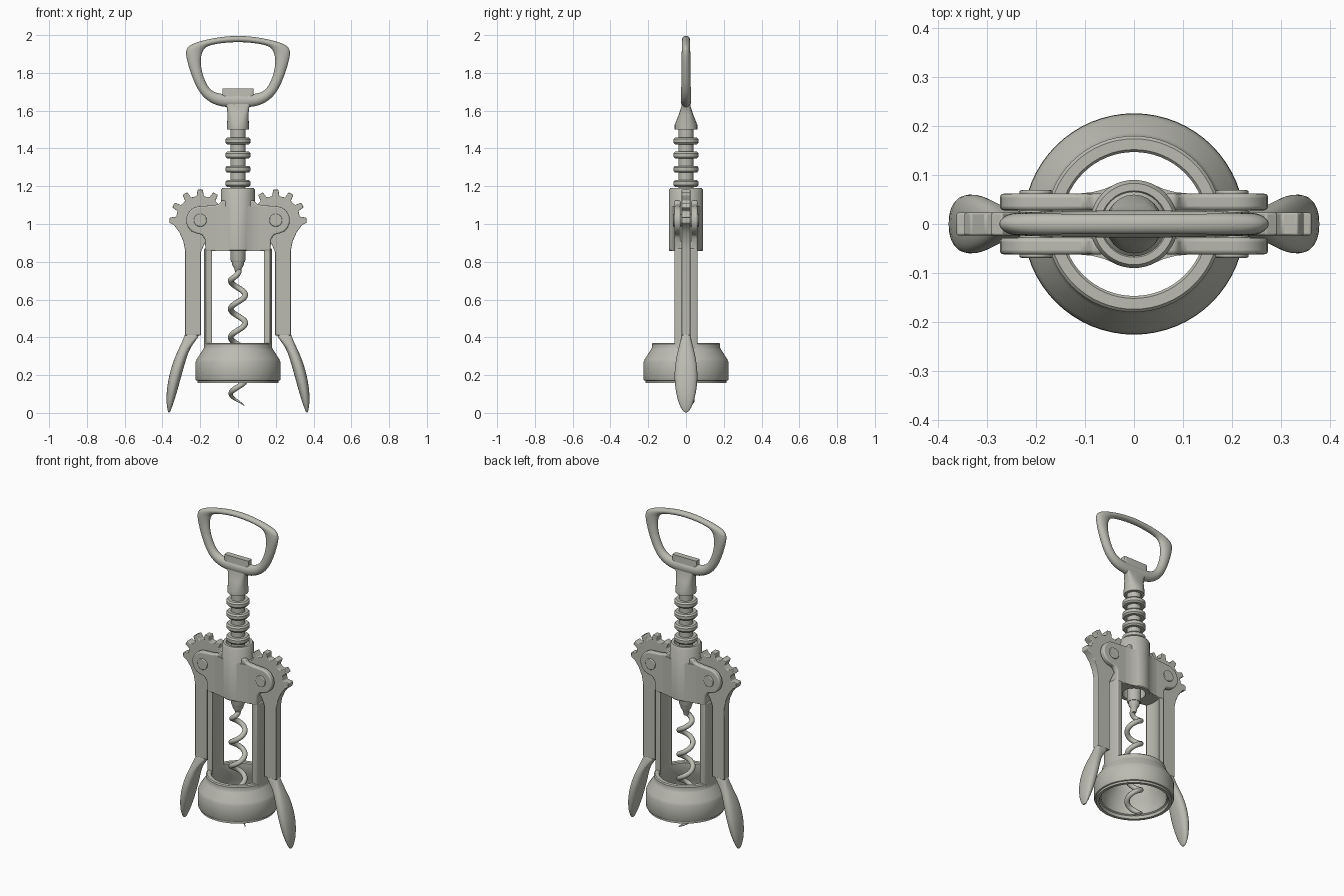
import bpy, bmesh
from math import sin, cos, pi, radians, copysign

cube = bpy.data.objects.get("Cube")
if cube:
    bpy.data.objects.remove(cube, do_unlink=True)

metal = bpy.data.materials.new("satin grey metal")
metal.use_nodes = True
GREY = (0.50, 0.50, 0.45, 1)
metal.diffuse_color = GREY
metal.node_tree.nodes["Principled BSDF"].inputs["Base Color"].default_value = GREY


def finish(ob, angle=35):
    ob.data.materials.append(metal)
    bpy.ops.object.select_all(action='DESELECT')
    ob.select_set(True)
    bpy.context.view_layer.objects.active = ob
    bpy.ops.object.shade_smooth_by_angle(angle=radians(angle))


def loft(name, rings, loop=False, mirror=None, bevel=0, subsurf=0):
    """Skin a list of equal-sized point rings; cap the ends or join them."""
    bm = bmesh.new()
    vs = [[bm.verts.new(p) for p in r] for r in rings]
    n = len(vs[0])
    pairs = list(zip(vs, vs[1:])) + ([(vs[-1], vs[0])] if loop else [])
    for a, b in pairs:
        for i in range(n):
            j = (i + 1) % n
            bm.faces.new((a[i], a[j], b[j], b[i]))
    if not loop:
        bm.faces.new(vs[0])
        bm.faces.new(vs[-1])
    bmesh.ops.recalc_face_normals(bm, faces=bm.faces)
    me = bpy.data.meshes.new(name)
    bm.to_mesh(me)
    bm.free()
    ob = bpy.data.objects.new(name, me)
    bpy.context.collection.objects.link(ob)
    if bevel:
        m = ob.modifiers.new("Bevel", 'BEVEL')
        m.width, m.segments = bevel, 3
        m.limit_method, m.angle_limit = 'ANGLE', radians(40)
    if subsurf:
        m = ob.modifiers.new("Subdivision", 'SUBSURF')
        m.levels = m.render_levels = subsurf
    if mirror:
        m = ob.modifiers.new("Mirror", 'MIRROR')
        m.use_axis = mirror
        m.use_mirror_merge = False
    finish(ob)
    return ob


def prism_y(name, pts, lo, hi, **kw):
    return loft(name, [[(x, y, z) for x, z in pts] for y in (lo, hi)], **kw)


def prism_z(name, pts, lo, hi, **kw):
    return loft(name, [[(x, y, z) for x, y in pts] for z in (lo, hi)], **kw)


def lathe(name, profile, loop=False, steps=48):
    """Turn an (r, z) profile around z."""
    rings = [[(r * cos(2 * pi * i / steps), r * sin(2 * pi * i / steps), z)
              for i in range(steps)] for r, z in profile]
    return loft(name, rings, loop)


def arc(cx, cz, r, a0, a1, n):
    return [(cx + r * cos(radians(a0 + (a1 - a0) * i / n)),
             cz + r * sin(radians(a0 + (a1 - a0) * i / n))) for i in range(n + 1)]


def oval(cx, z, rx, ry, power=1.0, n=24):
    """Flat ring at height z; power below 1 makes it boxier."""
    pts = []
    for i in range(n):
        c, s = cos(2 * pi * i / n), sin(2 * pi * i / n)
        pts.append((cx + rx * copysign(abs(c) ** power, c),
                    ry * copysign(abs(s) ** power, s), z))
    return pts


# Handle ring: outer and inner outline points with the half depth
half = [(0, 1.615, 0, 1.69, .028), (.08, 1.618, .07, 1.686, .028),
        (.145, 1.638, .125, 1.695, .027), (.205, 1.69, .16, 1.725, .026),
        (.245, 1.78, .188, 1.79, .025), (.27, 1.86, .2, 1.86, .024),
        (.284, 1.93, .19, 1.915, .023), (.235, 1.96, .165, 1.943, .022),
        (.12, 1.988, .1, 1.957, .021), (0, 2.0, 0, 1.965, .021)]
stations = half + [(-a, b, -c, d, e) for a, b, c, d, e in half[-2:0:-1]]
rings = []
for ox, oz, ix, iz, depth in stations:
    ring = []
    for k in range(16):
        t = .5 + .5 * cos(2 * pi * k / 16)
        ring.append((ix + (ox - ix) * t, depth * sin(2 * pi * k / 16), iz + (oz - iz) * t))
    rings.append(ring)
loft("handle_ring", rings, loop=True, subsurf=2)

# Neck flattening from a round socket to the opener tab
loft("handle_neck", [oval(0, 1.50, .058, .06), oval(0, 1.525, .058, .06),
                     oval(0, 1.58, .055, .038, .6), oval(0, 1.62, .06, .025, .4),
                     oval(0, 1.655, .082, .021, .25), oval(0, 1.717, .083, .018, .2)])

# Rack shaft with rounded rings
profile = [(.036, .80), (.04, .81), (.04, 1.19)]
for z in (1.215, 1.29, 1.365, 1.44):
    profile += [(.04, z - .018), (.058, z - .018), (.066, z - .009),
                (.066, z + .009), (.058, z + .018), (.04, z + .018)]
lathe("rack_shaft", profile + [(.04, 1.51)])
lathe("worm_shank", [(.012, .735), (.02, .765), (.032, .785), (.033, .85)])

# Worm: a tapering helix
curve = bpy.data.curves.new("worm", 'CURVE')
curve.dimensions = '3D'
curve.bevel_depth, curve.bevel_resolution = .015, 3
curve.use_fill_caps = True
spline = curve.splines.new('POLY')
N = 150
spline.points.add(N)
for i, p in enumerate(spline.points):
    z = .76 - .72 * i / N
    a = pi + 2 * pi * (z - .70) / .15
    r = .039 * min(1, i / 12)
    p.co = (r * cos(a), r * sin(a), z, 1)
    p.radius = min(1, .15 + (N - i) / 20)
worm = bpy.data.objects.new("worm", curve)
bpy.context.collection.objects.link(worm)
bpy.ops.object.select_all(action='DESELECT')
worm.select_set(True)
bpy.context.view_layer.objects.active = worm
bpy.ops.object.convert(target='MESH')
finish(bpy.context.view_layer.objects.active, 60)

# Body sleeve
lathe("body_sleeve", [(.086, .857), (.09, .862), (.09, 1.18), (.083, 1.19),
                      (.068, 1.19), (.065, 1.185), (.065, .857)], loop=True)

# Hinge plates front and back, on both sides
plate = ([(.06, .857), (.172, .857), (.175, .92), (.19, .943), (.22, .95)]
         + arc(.2, 1.02, .074, -55, 85, 10)
         + [(.14, 1.098), (.10, 1.105), (.085, 1.125), (.06, 1.125)])
prism_y("hinge_plate", plate, .028, .062, mirror=(True, True, False), bevel=.008)
fillet = [(.045, .078), (.062, .071), (.085, .065), (.12, .0615), (.12, .05), (.06, .05)]
prism_z("plate_fillet", fillet, .858, 1.095, mirror=(True, True, False))
prism_y("body_bridge", [(.075, .857), (.172, .857), (.174, .91), (.075, .91)],
        -.055, .055, mirror=(True, False, False))

# Hinge pins
prism_y("hinge_pin", arc(.2, 1.02, .034, 0, 345, 23), -.069, .069,
        mirror=(True, False, False), bevel=.004)

# Frame legs following the collar curve
leg = arc(0, 0, .18, -20, 20, 8) + arc(0, 0, .147, 23, -23, 8)
prism_z("frame_leg", leg, .34, .87, mirror=(True, False, False), bevel=.005)

# Bottle bell, hollow
lathe("bottle_bell", [(.147, .365), (.152, .371), (.174, .371), (.18, .365), (.18, .345),
                      (.186, .335), (.218, .285), (.225, .27), (.226, .18), (.222, .172),
                      (.215, .170), (.215, .158), (.197, .158), (.193, .175),
                      (.185, .18), (.18, .25), (.147, .30)], loop=True, steps=64)

# Levers: toothed sector and arm cut from one outline
outline = [(.197, .41), (.197, .85), (.175, .9), (.1, .95)]
for a in range(150, -1, -30):
    for da, r in ((14, .128), (8, .13), (5, .163), (-5, .163), (-8, .13)):
        if a or da > -8:
            outline += arc(.2, 1.02, r, a + da, a + da, 1)[:1]
outline += [(.34, .995), (.31, .955), (.29, .91), (.28, .86), (.28, .41)]
prism_y("lever_arm", outline, -.023, .023, mirror=(True, False, False), bevel=.004)

# Lever paddles: height, inner x, outer x, half width
paddle = [(.43, .199, .279, .021), (.40, .208, .285, .025), (.35, .252, .309, .038),
          (.29, .273, .337, .053), (.22, .293, .36, .062), (.14, .315, .376, .06),
          (.07, .335, .38, .045), (.03, .35, .376, .03), (.0, .36, .37, .01)]
loft("lever_paddle", [oval((i + o) / 2, z, (o - i) / 2, w, .5 if z > .38 else .85)
                      for z, i, o, w in paddle],
     mirror=(True, False, False), subsurf=1)
